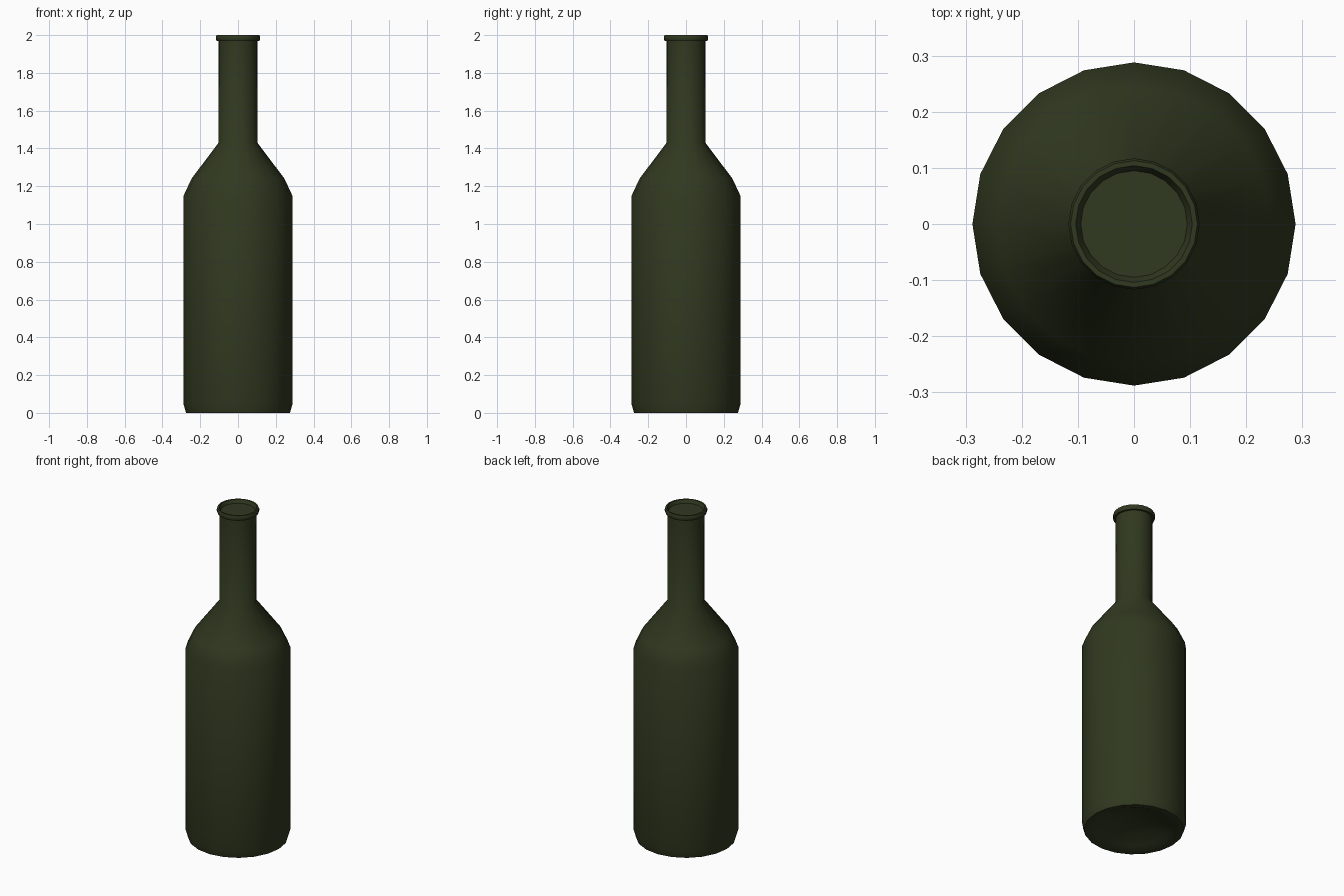
import bpy, bmesh, math

if "Cube" in bpy.data.objects:
    bpy.data.objects.remove(bpy.data.objects["Cube"])

SIDES = 20

# Radius, height: punt centre, base, body, shoulder, neck, lip, recessed mouth
profile = [
    (0, 0.06), (0.12, 0.05), (0.21, 0.015), (0.245, 0.0), (0.275, 0.0),
    (0.288, 0.045), (0.288, 1.15), (0.246, 1.24), (0.103, 1.43),
    (0.102, 1.97), (0.113, 1.97), (0.117, 1.98), (0.117, 1.99),
    (0.113, 2.0), (0.104, 2.0), (0.095, 1.98), (0, 1.98),
]

# Lathe the profile around z
bm = bmesh.new()
rings = []
for r, z in profile:
    n = SIDES if r else 1
    rings.append([bm.verts.new((r * math.cos(2 * math.pi * i / SIDES),
                                r * math.sin(2 * math.pi * i / SIDES), z))
                  for i in range(n)])
for a, b in zip(rings, rings[1:]):
    for i in range(SIDES):
        j = (i + 1) % SIDES
        if len(a) == 1:
            bm.faces.new((a[0], b[j], b[i]))
        elif len(b) == 1:
            bm.faces.new((a[i], a[j], b[0]))
        else:
            bm.faces.new((a[i], a[j], b[j], b[i]))
bmesh.ops.recalc_face_normals(bm, faces=bm.faces)

mesh = bpy.data.meshes.new("bottle")
bm.to_mesh(mesh)
bm.free()
bottle = bpy.data.objects.new("bottle", mesh)
bpy.context.collection.objects.link(bottle)

# Dark green glass
glass = bpy.data.materials.new("green_glass")
glass.diffuse_color = (0.03, 0.04, 0.014, 1)
glass.use_nodes = True
glass.node_tree.nodes["Principled BSDF"].inputs["Base Color"].default_value = glass.diffuse_color
mesh.materials.append(glass)

bpy.context.view_layer.objects.active = bottle
bottle.select_set(True)
bpy.ops.object.shade_smooth_by_angle(angle=math.radians(50))
